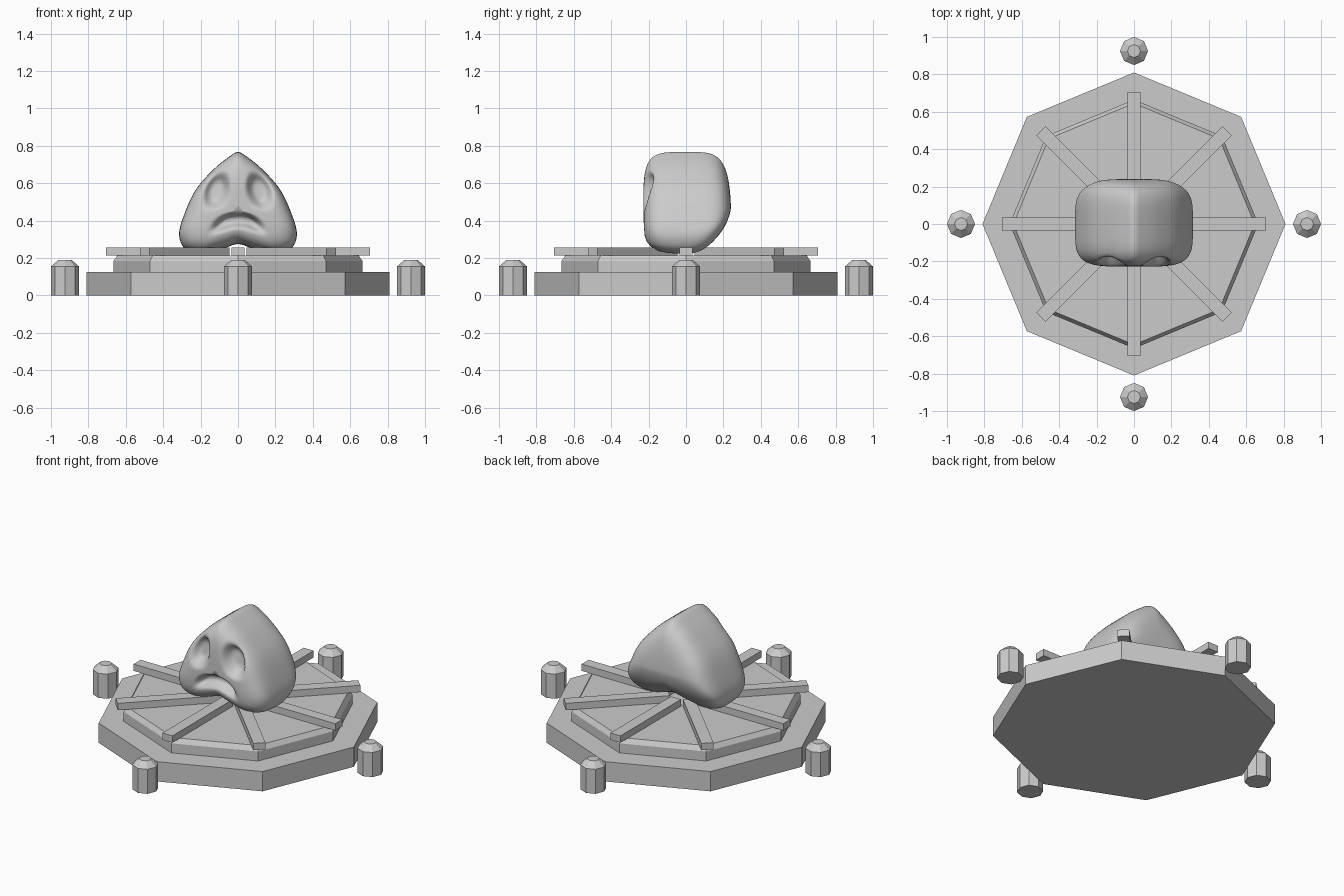
import bpy, bmesh, math
from mathutils import Vector

if "Cube" in bpy.data.objects:
    bpy.data.objects.remove(bpy.data.objects["Cube"])

def finish(name, bm, smooth=False):
    bmesh.ops.recalc_face_normals(bm, faces=bm.faces)
    me = bpy.data.meshes.new(name)
    bm.to_mesh(me)
    bm.free()
    for p in me.polygons:
        p.use_smooth = smooth
    ob = bpy.data.objects.new(name, me)
    bpy.context.collection.objects.link(ob)
    return ob

def lathe(name, profile, cx=0, cy=0, n=8):
    """Closed n-sided solid from (radius, z) pairs."""
    bm = bmesh.new()
    rings = [[bm.verts.new((cx + r * math.cos(math.tau * i / n),
                            cy + r * math.sin(math.tau * i / n), z)) for i in range(n)]
             for r, z in profile]
    for a, b in zip(rings, rings[1:]):
        for i in range(n):
            bm.faces.new((a[i], a[(i + 1) % n], b[(i + 1) % n], b[i]))
    bm.faces.new(rings[0])
    bm.faces.new(rings[-1])
    return finish(name, bm)

# stepped octagonal base
lathe("base_lower", [(0.81, 0), (0.81, 0.125)])
lathe("base_upper", [(0.665, 0.125), (0.665, 0.185), (0.645, 0.214)])

# eight radial bars and four corner posts
for i in range(8):
    a = math.tau * i / 8
    bm = bmesh.new()
    bmesh.ops.create_cube(bm, size=1)
    for v in bm.verts:
        v.co = Vector((0.4025 + v.co.x * 0.605, v.co.y * 0.07, 0.2355 + v.co.z * 0.043))
    bar = finish("radial_bar", bm)
    bar.rotation_euler.z = a
    if i % 2 == 0:
        lathe("post", [(0.075, 0), (0.075, 0.155), (0.035, 0.19)],
              0.925 * math.cos(a), 0.925 * math.sin(a))

# skull: front outline swept through a squarish depth curve
half = [(0, .767), (.05, .74), (.13, .675), (.225, .567), (.285, .44), (.315, .335),
        (.297, .265), (.25, .232), (.18, .224), (.08, .25), (0, .275)]
loop = [Vector(p) for p in half] + [Vector((-x, z)) for x, z in half[-2:0:-1]]

def outline(steps=6):
    pts, m = [], len(loop)
    for i in range(m):
        p0, p1, p2, p3 = (loop[(i + k) % m] for k in (-1, 0, 1, 2))
        for s in range(steps):
            t = s / steps
            pts.append(0.5 * (2 * p1 + (p2 - p0) * t + (2 * p0 - 5 * p1 + 4 * p2 - p3) * t * t
                              + (3 * p1 - p0 - 3 * p2 + p3) * t ** 3))
    return pts

def soft(d, inner, outer):
    t = min(1, max(0, (outer - d) / (outer - inner)))
    return t * t * (3 - 2 * t)

def dent(x, z):
    ax = abs(x)
    # eye sockets, leaning towards the middle at the top
    dx, dz = ax - 0.115, z - 0.56
    c, s = math.cos(0.35), math.sin(0.35)
    u, w = dx * c + dz * s, -dx * s + dz * c
    eye = soft(math.hypot(u / 0.062, w / 0.1), 0.5, 1.15)
    # drooping mouth
    arch = 0.405 - 2.6 * x * x
    mouth = soft(math.hypot(max(0, ax - 0.07) / 0.07, (z - arch) / 0.042), 0.25, 1.15)
    return 0.065 * eye + 0.055 * mouth

bm = bmesh.new()
pts, centre, N, rings = outline(), Vector((0, 0.45)), 4.5, []
R = 60
for j in range(1, R):
    psi = -math.pi / 2 + math.pi * j / R
    k = (abs(math.cos(psi)) ** N + abs(math.sin(psi)) ** N) ** (-1 / N)
    s, yy = k * math.cos(psi), k * math.sin(psi)
    ring = []
    for p in pts:
        q = centre + (p - centre) * s
        x, z = q
        y = yy * (0.24 if yy > 0 else 0.228)
        low = max(0, (0.47 - z) / 0.245)
        high = max(0, (z - 0.47) / 0.3)
        if yy > 0:
            y -= yy * (0.07 * low ** 1.5 + 0.03 * high ** 1.5)
            z += 0.07 * yy ** 2 * low
        else:
            z += 0.02 * yy ** 2 * low
            y += dent(x, z) * soft(yy, -0.95, -0.6)
        ring.append(bm.verts.new((x, y, z)))
    rings.append(ring)
for a, b in zip(rings, rings[1:]):
    for i in range(len(a)):
        m = (i + 1) % len(a)
        bm.faces.new((a[i], a[m], b[m], b[i]))
bm.faces.new(rings[0])
bm.faces.new(rings[-1])
skull = finish("skull", bm, True)
mod = skull.modifiers.new("relax", 'SMOOTH')
mod.factor, mod.iterations = 0.5, 3
